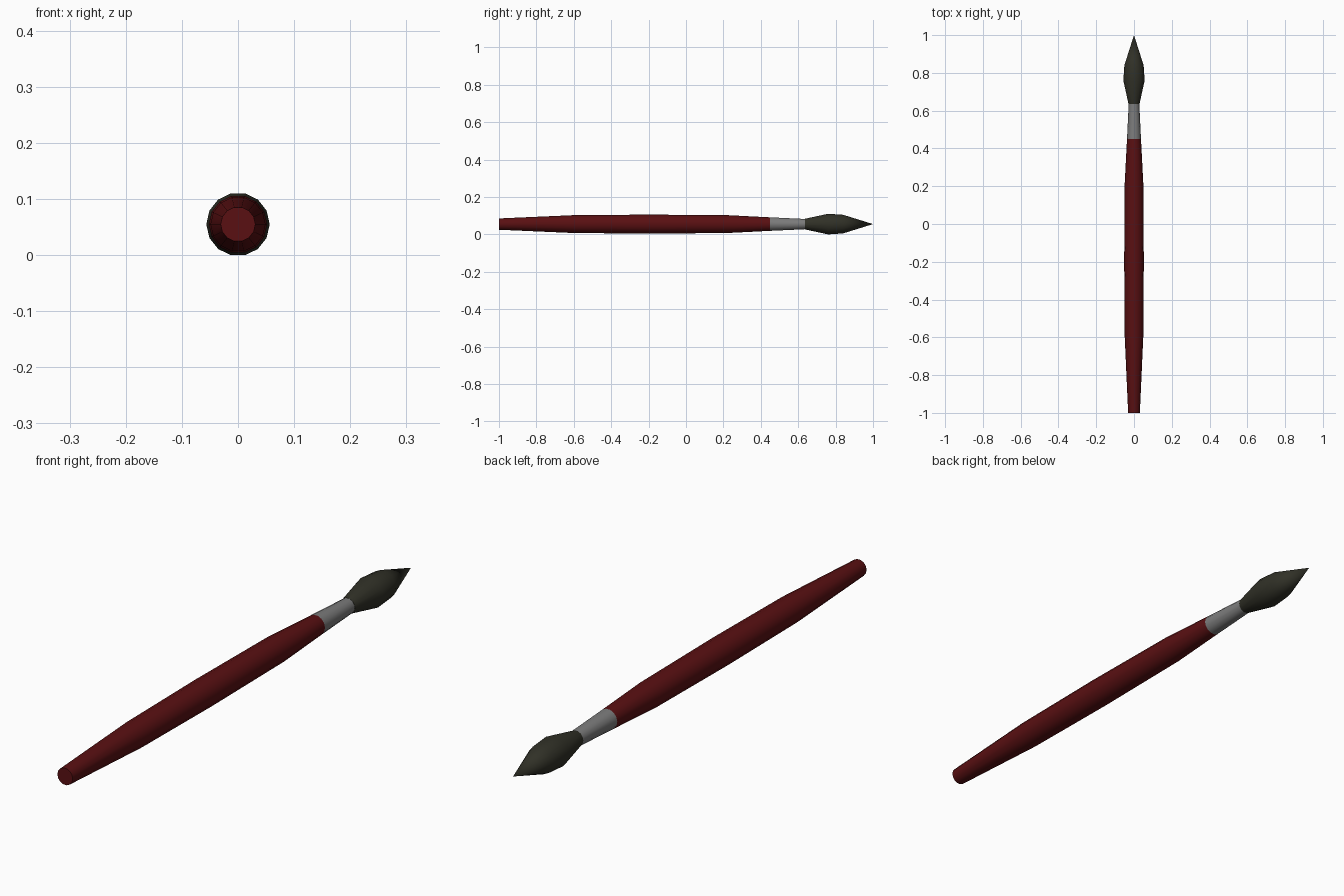
import bpy, bmesh, math

if "Cube" in bpy.data.objects:
    bpy.data.objects.remove(bpy.data.objects["Cube"])

SIDES = 14
AXIS_Z = 0.055


def material(name, rgb):
    m = bpy.data.materials.new(name)
    m.diffuse_color = (*rgb, 1)
    m.use_nodes = True
    m.node_tree.nodes["Principled BSDF"].inputs["Base Color"].default_value = m.diffuse_color
    return m


def lathe(name, profile, mat):
    """Revolve (y, radius) points around the brush axis; radius 0 closes to a tip."""
    bm = bmesh.new()
    rings = []
    for y, r in profile:
        count = SIDES if r else 1
        rings.append([bm.verts.new((r * math.cos(2 * math.pi * i / SIDES), y,
                                    AXIS_Z + r * math.sin(2 * math.pi * i / SIDES)))
                      for i in range(count)])
    for a, b in zip(rings, rings[1:]):
        for i in range(SIDES):
            j = (i + 1) % SIDES
            bm.faces.new((a[i], a[j], b[0]) if len(b) == 1 else (a[i], a[j], b[j], b[i]))
    for ring in (rings[0], rings[-1]):
        if len(ring) > 1:
            bm.faces.new(ring)
    bmesh.ops.recalc_face_normals(bm, faces=bm.faces)
    mesh = bpy.data.meshes.new(name)
    bm.to_mesh(mesh)
    bm.free()
    mesh.materials.append(mat)
    obj = bpy.data.objects.new(name, mesh)
    bpy.context.collection.objects.link(obj)
    bpy.ops.object.select_all(action='DESELECT')
    obj.select_set(True)
    bpy.context.view_layer.objects.active = obj
    bpy.ops.object.shade_smooth_by_angle(angle=math.radians(40))
    return obj


# Tapered wooden handle
lathe("handle", [(-1, 0.031), (-0.6, 0.049), (-0.2, 0.052), (0.22, 0.049), (0.45, 0.037)],
      material("dark red", (0.10, 0.005, 0.006)))
# Metal ferrule
lathe("ferrule", [(0.45, 0.037), (0.64, 0.028)], material("metal grey", (0.2, 0.2, 0.2)))
# Pointed bristles
lathe("bristles", [(0.635, 0.029), (0.76, 0.0565), (0.84, 0.051), (1, 0)],
      material("dark olive", (0.03, 0.03, 0.02)))
